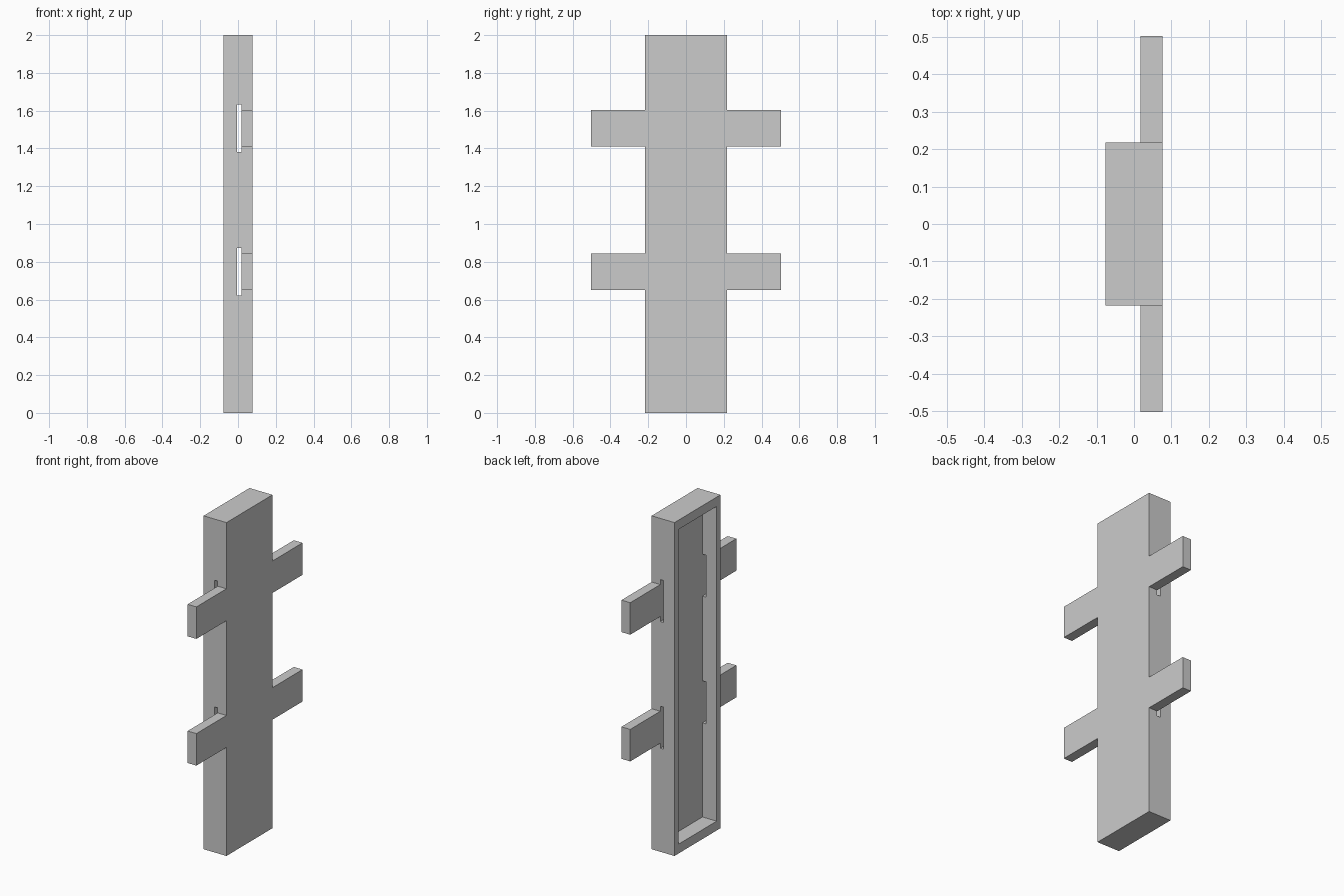
import bpy
import bmesh

cube = bpy.data.objects.get("Cube")
if cube:
    bpy.data.objects.remove(cube, do_unlink=True)

grey = bpy.data.materials.new("plain_grey")
grey.use_nodes = True
colour = (0.6, 0.6, 0.6, 1)
grey.diffuse_color = colour
grey.node_tree.nodes["Principled BSDF"].inputs["Base Color"].default_value = colour

HALF_X, HALF_Y, ARM_Y = 0.076, 0.218, 0.503
FLOOR_X = 0.018            # tray floor, flush with the inner side of the arms
ARM_HEIGHTS = (0.747, 1.507)


def box(name, x, y, z):
    """Axis-aligned box from three (low, high) ranges."""
    bm = bmesh.new()
    bmesh.ops.create_cube(bm, size=1)
    for v in bm.verts:
        v.co = [r[0] if c < 0 else r[1] for c, r in zip(v.co, (x, y, z))]
    mesh = bpy.data.meshes.new(name)
    bm.to_mesh(mesh)
    bm.free()
    mesh.materials.append(grey)
    ob = bpy.data.objects.new(name, mesh)
    bpy.context.collection.objects.link(ob)
    return ob


def combine(target, tool, operation):
    """Apply a boolean and remove the tool object."""
    mod = target.modifiers.new(operation, 'BOOLEAN')
    mod.operation, mod.solver, mod.object = operation, 'EXACT', tool
    bpy.context.view_layer.objects.active = target
    bpy.ops.object.modifier_apply(modifier=mod.name)
    bpy.data.objects.remove(tool, do_unlink=True)


# Tall tray, hollow from the -x side
tray = box("tray_with_arms", (-HALF_X, HALF_X), (-HALF_Y, HALF_Y), (0, 2))
side, end = 0.036, 0.056
combine(tray, box("cavity", (-0.2, FLOOR_X), (side - HALF_Y, HALF_Y - side),
                  (end, 2 - end)), 'DIFFERENCE')

# Slots through both side walls, then cross arms flush with the flat back
for z in ARM_HEIGHTS:
    combine(tray, box("slot", (-0.004, FLOOR_X), (-0.3, 0.3),
                      (z - 0.126, z + 0.126)), 'DIFFERENCE')
for z in ARM_HEIGHTS:
    combine(tray, box("arms", (FLOOR_X, HALF_X), (-ARM_Y, ARM_Y),
                      (z - 0.096, z + 0.096)), 'UNION')
